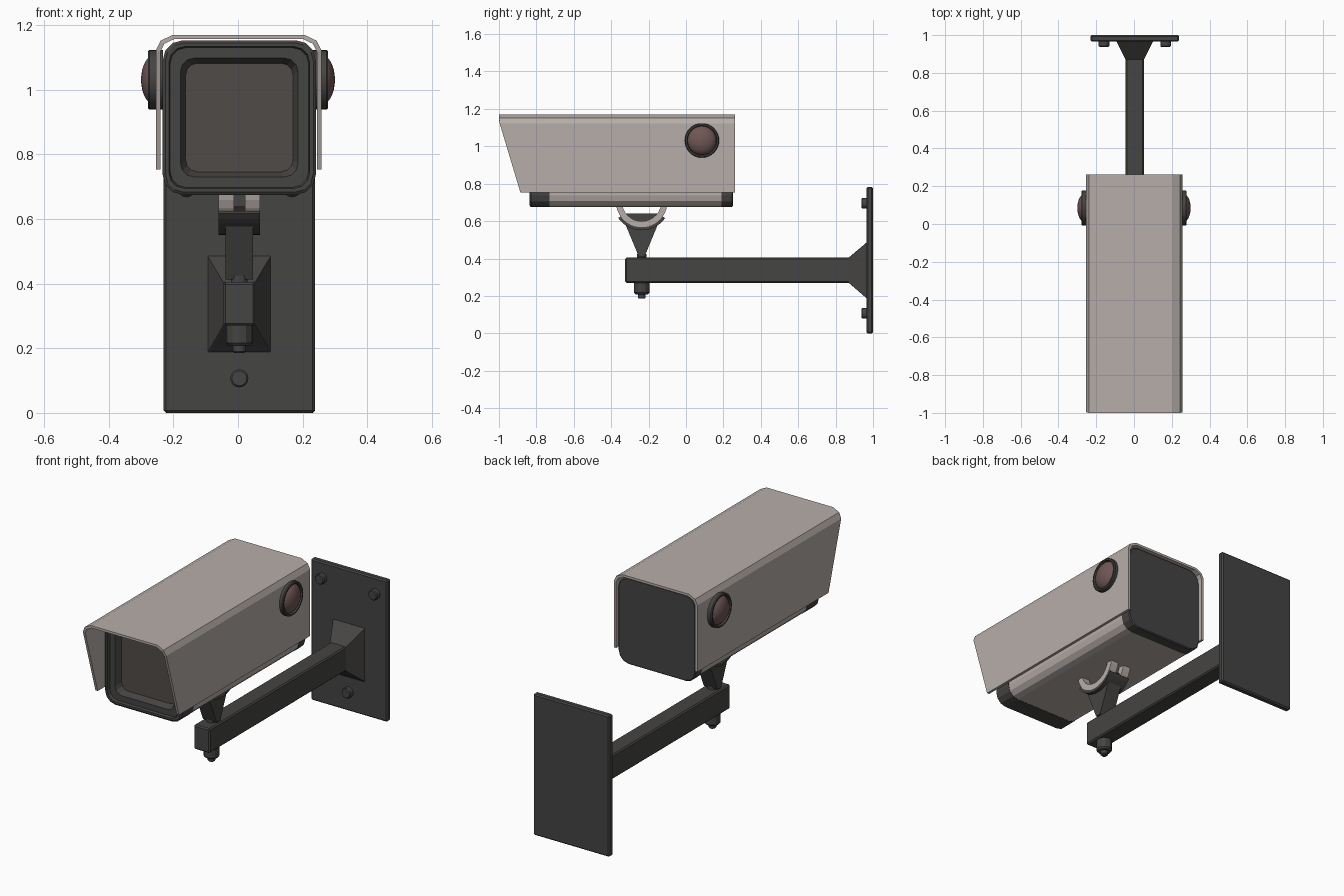
import bpy, bmesh
from math import sin, cos, pi, radians
from mathutils import Matrix, Vector

if "Cube" in bpy.data.objects:
    bpy.data.objects.remove(bpy.data.objects["Cube"])

CX = 0.004  # the mount and housing sit slightly right of centre


def material(name, r, g, b):
    m = bpy.data.materials.new(name)
    m.diffuse_color = (r, g, b, 1)
    m.use_nodes = True
    m.node_tree.nodes["Principled BSDF"].inputs["Base Color"].default_value = m.diffuse_color
    return m


LIGHT = material("light_paint", 0.47, 0.42, 0.40)
DARK = material("dark_metal", 0.060, 0.058, 0.056)
GLASS = material("window_glass", 0.080, 0.070, 0.065)
RED = material("dark_red", 0.16, 0.095, 0.09)


def finish(bm, name, mat, smooth=False):
    bmesh.ops.recalc_face_normals(bm, faces=bm.faces)
    me = bpy.data.meshes.new(name)
    bm.to_mesh(me)
    bm.free()
    me.materials.append(mat)
    for p in me.polygons:
        p.use_smooth = smooth
    ob = bpy.data.objects.new(name, me)
    bpy.context.collection.objects.link(ob)
    if smooth:
        bpy.context.view_layer.objects.active = ob
        ob.select_set(True)
        bpy.ops.object.shade_smooth_by_angle(angle=radians(35))
        ob.select_set(False)
    return ob


def loft(name, loops, mat, smooth=False):
    """Skin closed loops of equal length and cap both ends."""
    bm = bmesh.new()
    rings = [[bm.verts.new(p) for p in loop] for loop in loops]
    for a, b in zip(rings, rings[1:]):
        for i in range(len(a)):
            j = (i + 1) % len(a)
            bm.faces.new((a[i], a[j], b[j], b[i]))
    bm.faces.new(rings[0])
    bm.faces.new(rings[-1])
    return finish(bm, name, mat, smooth)


def rrect(y, hw, hz, r, zc, seg=3):
    """Rounded rectangle in the xz plane at depth y."""
    pts = []
    for k, (sx, sz) in enumerate(((1, 1), (-1, 1), (-1, -1), (1, -1))):
        for i in range(seg + 1):
            a = (k + i / seg) * pi / 2
            pts.append((CX + sx * (hw - r) + r * cos(a), y, zc + sz * (hz - r) + r * sin(a)))
    return pts


def lathe(name, profile, origin, axis, mat, n=16, smooth=False):
    """Turn (radius, height) pairs around an axis."""
    rot = Vector((0, 0, 1)).rotation_difference(Vector(axis)).to_matrix()
    o = Vector(origin)
    loops = [[o + rot @ Vector((r * cos(2 * pi * i / n), r * sin(2 * pi * i / n), h)) for i in range(n)]
             for r, h in profile]
    return loft(name, loops, mat, smooth)


def box(name, x, y, z, mat, bevel=0.0):
    bm = bmesh.new()
    m = Matrix.Translation([(a + b) / 2 for a, b in (x, y, z)])
    m = m @ Matrix.Diagonal([b - a for a, b in (x, y, z)] + [1])
    bmesh.ops.create_cube(bm, size=1, matrix=m)
    if bevel:
        bmesh.ops.bevel(bm, geom=bm.edges[:], offset=bevel, segments=1, affect='EDGES')
    return finish(bm, name, mat)


def prism(name, yz, x0, x1, mat):
    return loft(name, [[(x, y, z) for y, z in yz] for x in (x0, x1)], mat)


def arc(name, x0, x1, r0, r1, a0, a1, mat, n=14):
    """Curved strap around the tilt axis of the cradle."""
    loops = []
    for i in range(n + 1):
        a = radians(a0 + (a1 - a0) * i / n)
        loops.append([(x, PY + r * cos(a), PZ + r * sin(a))
                      for x, r in ((x0, r0), (x1, r0), (x1, r1), (x0, r1))])
    return loft(name, loops, mat)


# Wall plate and its three bolts
box("wall_plate", (CX - 0.234, CX + 0.234), (0.965, 1.0), (0, 0.783), DARK, 0.007)
for i, (x, z) in enumerate(((-0.163, 0.695), (0.163, 0.695), (0, 0.107))):
    lathe(f"plate_bolt_{i + 1}", [(0.028, 0), (0.028, 0.026), (0.023, 0.031)],
          (CX + x, 0.968, z), (0, -1, 0), DARK)

# Arm with flared foot
box("arm", (CX - 0.049, CX + 0.049), (-0.325, 0.89), (0.27, 0.405), DARK, 0.007)
loft("arm_foot", [rrect(0.87, 0.049, 0.0675, 0.002, 0.3375, 1),
                  rrect(0.968, 0.098, 0.151, 0.002, 0.3365, 1)], DARK)

# Swivel pin with nut under the arm
PY, PZ = -0.237, 0.704
lathe("swivel_nut", [(0.041, 0.275), (0.041, 0.217), (0.033, 0.208), (0.02, 0.208),
                     (0.02, 0.19), (0.015, 0.185)], (CX, PY, 0), (0, 0, 1), DARK, 12)
lathe("swivel_pin", [(0.026, 0.395), (0.026, 0.425)], (CX, PY, 0), (0, 0, 1), DARK, 12)

# Tilt cradle: wedge, dark saddle, two light straps and a centre filler
prism("cradle_wedge", [(PY - 0.016, 0.412), (PY + 0.016, 0.412), (PY + 0.088, 0.585),
                       (PY + 0.045, 0.566), (PY, 0.56), (PY - 0.045, 0.566), (PY - 0.088, 0.585)],
      CX - 0.042, CX + 0.042, DARK)
arc("cradle_saddle", CX - 0.064, CX + 0.064, 0.137, 0.153, 215, 325, DARK)
for name, s in (("left", -1), ("right", 1)):
    arc(f"tilt_strap_{name}", CX + s * 0.017, CX + s * 0.064, 0.105, 0.138, 187, 353, LIGHT)
chord = [(PY + 0.122 * cos(a), PZ + 0.122 * sin(a)) for a in
         (radians(212 + 116 * i / 10) for i in range(11))]
prism("cradle_tongue", chord, CX - 0.017, CX + 0.017, DARK)

# Housing: light middle, dark rear cap, dark front cap with recessed window
ZC, HW, HZ, R = 0.914, 0.237, 0.239, 0.062
loft("housing", [rrect(y, HW - 0.001, HZ - 0.001, R, ZC) for y in (-0.74, 0.20)], LIGHT)
loft("rear_cap", [rrect(0.19, HW, HZ, R, ZC), rrect(0.245, HW, HZ, R, ZC),
                  rrect(0.25, HW - 0.005, HZ - 0.005, R - 0.004, ZC)], DARK)
loft("front_cap", [rrect(-0.73, HW, HZ, R, ZC), rrect(-0.83, HW, HZ, R, ZC),
                   rrect(-0.836, HW - 0.008, HZ - 0.008, R - 0.005, ZC),
                   rrect(-0.836, 0.218, 0.220, 0.05, ZC),
                   rrect(-0.822, 0.214, 0.216, 0.048, ZC),
                   rrect(-0.822, 0.182, 0.184, 0.042, ZC),
                   rrect(-0.785, 0.165, 0.167, 0.036, ZC)], DARK)
loft("window", [rrect(y, 0.166, 0.168, 0.036, ZC) for y in (-0.787, -0.78)], GLASS)

# Sun hood: folded sheet with a slanted front edge
outer = [(-0.256, 0.753), (-0.256, 1.122), (-0.241, 1.152), (-0.203, 1.17)]
inner = [(-0.242, 0.753), (-0.242, 1.118), (-0.230, 1.142), (-0.199, 1.157)]
outer += [(-x, z) for x, z in reversed(outer)]
inner += [(-x, z) for x, z in reversed(inner)]


def front_y(z):
    return -1.0 + max(0, 1.135 - z) * 0.30


loft("sun_hood", [[(CX / 2 + xo, front_y(zo), zo), (CX / 2 + xo, 0.263, zo),
                   (CX / 2 + xi, 0.263, zi), (CX / 2 + xi, front_y(zi), zi)]
                  for (xo, zo), (xi, zi) in zip(outer, inner)], LIGHT)

# Side knobs: dark ring with a red dome, on both sides
for name, s in (("left", -1), ("right", 1)):
    lathe(f"knob_ring_{name}", [(0.092, 0.232), (0.092, 0.274), (0.088, 0.279),
                                (0.080, 0.279), (0.076, 0.262)],
          (0, 0.085, 1.031), (s, 0, 0), DARK, 32, True)
    dome = [(0.079 * cos(t), 0.255 + 0.045 * sin(t)) for t in (pi / 2 * i / 8 for i in range(8))]
    lathe(f"knob_dome_{name}", dome + [(0.002, 0.30)], (0, 0.085, 1.031), (s, 0, 0), RED, 32, True)
